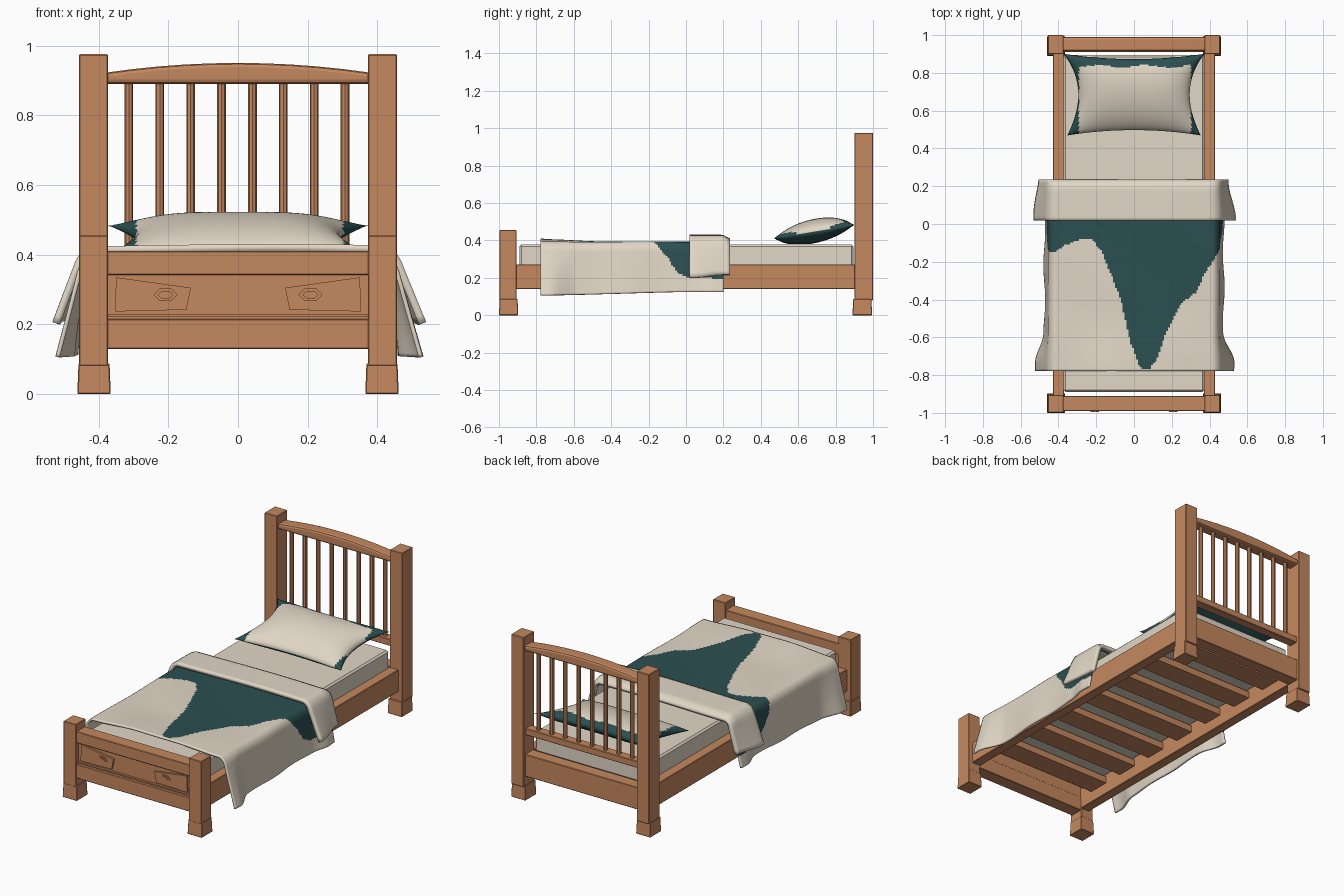
import bpy, bmesh, math

if "Cube" in bpy.data.objects:
    bpy.data.objects.remove(bpy.data.objects["Cube"])


def mat(name, rgb):
    m = bpy.data.materials.new(name)
    lin = [(c / 255 / 12.92) if c <= 10 else ((c / 255 + 0.055) / 1.055) ** 2.4 for c in rgb]
    m.diffuse_color = (*lin, 1)
    m.use_nodes = True
    m.node_tree.nodes["Principled BSDF"].inputs["Base Color"].default_value = m.diffuse_color
    return m


WOOD = mat("warm wood", (197, 136, 95))
CREAM = mat("cream cloth", (225, 215, 198))
TEAL = mat("teal cloth", (43, 79, 80))


def make(name, bm, mats, smooth=False):
    me = bpy.data.meshes.new(name)
    bm.to_mesh(me)
    bm.free()
    for m in mats:
        me.materials.append(m)
    for p in me.polygons:
        p.use_smooth = smooth
    ob = bpy.data.objects.new(name, me)
    bpy.context.scene.collection.objects.link(ob)
    return ob


def box(name, x, y, z, m=WOOD, bevel=0.003, taper=1.0):
    """Box from min/max pairs; taper scales the top."""
    bm = bmesh.new()
    bmesh.ops.create_cube(bm, size=1)
    for v in bm.verts:
        k = taper if v.co.z > 0 else 1
        v.co = ((x[0] + x[1]) / 2 + v.co.x * k * (x[1] - x[0]),
                (y[0] + y[1]) / 2 + v.co.y * k * (y[1] - y[0]),
                (z[0] + z[1]) / 2 + v.co.z * (z[1] - z[0]))
    if bevel:
        bmesh.ops.bevel(bm, geom=bm.edges[:], offset=bevel, segments=1, affect='EDGES')
    return make(name, bm, [m])


def prism(name, pts, y0, y1, m=WOOD, bevel=0.0):
    """Extrude an x-z outline from y0 to y1."""
    bm = bmesh.new()
    f = bm.faces.new([bm.verts.new((px, y0, pz)) for px, pz in pts])
    r = bmesh.ops.extrude_face_region(bm, geom=[f])
    for v in r["geom"]:
        if isinstance(v, bmesh.types.BMVert):
            v.co.y = y1
    bmesh.ops.recalc_face_normals(bm, faces=bm.faces[:])
    if bevel:
        es = [e for e in bm.edges if abs(e.verts[0].co.y - e.verts[1].co.y) < 1e-6]
        bmesh.ops.bevel(bm, geom=es, offset=bevel, segments=2, profile=0.5, affect='EDGES')
    return make(name, bm, [m])


# posts, feet and side rails
for s, side in ((-1, "left"), (1, "right")):
    def mx(a, b):
        return (min(s * a, s * b), max(s * a, s * b))
    box(f"head_post_{side}", mx(0.373, 0.456), (0.90, 1.0), (0.08, 0.975))
    box(f"foot_post_{side}", mx(0.373, 0.456), (-0.998, -0.905), (0.08, 0.455))
    box(f"head_foot_{side}", mx(0.365, 0.461), (0.89, 0.995), (0, 0.088), taper=0.93)
    box(f"front_foot_{side}", mx(0.365, 0.461), (-1.0, -0.897), (0, 0.088), taper=0.93)
    box(f"side_rail_{side}", mx(0.37, 0.43), (-0.91, 0.91), (0.14, 0.272))

# headboard: arched top rail, spindles, lower rails
N = 10
arch = [(-0.38, 0.89), (0.38, 0.89)]
arch += [(0.38 - 0.76 * i / N, 0.922 + 0.028 * (1 - (1 - 2 * i / N) ** 2)) for i in range(N + 1)]
prism("headboard_arch", arch, 0.915, 0.99, bevel=0.012)
box("headboard_spindle_rail", (-0.38, 0.38), (0.925, 0.98), (0.385, 0.425))
box("headboard_bottom_rail", (-0.38, 0.38), (0.91, 0.985), (0.14, 0.272))
for i in range(8):
    bm = bmesh.new()
    bmesh.ops.create_cone(bm, cap_ends=True, segments=8, radius1=0.0125, radius2=0.0125, depth=0.5)
    bmesh.ops.translate(bm, verts=bm.verts, vec=(-0.313 + i * 0.0886, 0.953, 0.655))
    make(f"spindle_{i + 1}", bm, [WOOD])

# footboard with recessed drawer band
box("footboard_top_rail", (-0.376, 0.376), (-0.99, -0.91), (0.342, 0.41))
box("footboard_bottom_rail", (-0.376, 0.376), (-0.99, -0.91), (0.13, 0.215))
box("footboard_panel", (-0.376, 0.376), (-0.972, -0.915), (0.21, 0.345), bevel=0)
box("footboard_ledge", (-0.374, 0.374), (-0.985, -0.97), (0.222, 0.23), bevel=0)
for s, side in ((-1, "left"), (1, "right")):
    front = [(0.135, 0.305), (0.35, 0.335), (0.352, 0.237), (0.148, 0.242)]
    prism(f"drawer_front_{side}", [(s * a, b) for a, b in front], -0.983, -0.97)
    for k, (w, h, y0, y1) in enumerate(((0.035, 0.02, -0.989, -0.982), (0.023, 0.012, -0.995, -0.988))):
        hexa = [(s * 0.208 + w * math.cos(math.pi * j / 3), 0.285 + h * math.sin(math.pi * j / 3))
                for j in range(6)]
        prism(f"drawer_knob_{side}_{k + 1}", hexa, y0, y1)

# slats under the mattress
for i in range(7):
    y = -0.75 + i * 0.25
    box(f"slat_{i + 1}", (-0.372, 0.372), (y - 0.065, y + 0.065), (0.207, 0.247), bevel=0)

box("mattress", (-0.372, 0.372), (-0.89, 0.895), (0.255, 0.378), CREAM, bevel=0.01)


def ease(a, b, v):
    t = min(1, max(0, (v - a) / (b - a)))
    return t * t * (3 - 2 * t)


def lerp_table(tab, v):
    for (a, fa), (b, fb) in zip(tab, tab[1:]):
        if v <= b:
            return fa + (fb - fa) * max(0, v - a) / (b - a)
    return tab[-1][1]


EDGE, DROP = 0.42, 0.28


def drape(name, y0, y1, ny, na, shape, thick, teal=None):
    """Cloth over the bed; shape(y, a) gives top height, hem x and hem z."""
    bm = bmesh.new()
    rows = []
    for j in range(ny + 1):
        y = y0 + (y1 - y0) * j / ny
        row = []
        for i in range(na + 1):
            a = (2 * i / na - 1) * (EDGE + DROP)
            s = 1 if a > 0 else -1
            top, hx, hz = shape(y, a)
            t = max(0, (abs(a) - EDGE) / DROP)
            if t == 0:
                x, z = abs(a), top
            else:
                x = EDGE + 0.03 * math.sin(min(1, t / 0.2) * math.pi / 2) + (hx - EDGE - 0.03) * t
                x += 0.005 * t * math.sin(17 * y + s)
                z = top + (hz - top) * (t if t > 0.2 else t * (0.3 + 0.7 * t / 0.2))
            row.append(bm.verts.new((s * x, y, z)))
        rows.append(row)
    for j in range(ny):
        for i in range(na):
            f = bm.faces.new((rows[j][i], rows[j][i + 1], rows[j + 1][i + 1], rows[j + 1][i]))
            a = (2 * (i + 0.5) / na - 1) * (EDGE + DROP)
            y = y0 + (y1 - y0) * (j + 0.5) / ny
            f.material_index = int(bool(teal) and y > lerp_table(teal, a))
    # keep the underside cream by listing it as a third slot
    ob = make(name, bm, [CREAM, TEAL, CREAM], True)
    mod = ob.modifiers.new("thickness", 'SOLIDIFY')
    mod.thickness, mod.offset, mod.material_offset = thick, -1, 2
    return ob


# blanket: teal lies headward of this border (position across, y)
BORDER = [(-0.64, 0.5), (-0.625, 0.14), (-0.61, 0), (-0.58, -0.07), (-0.5, -0.13), (-0.42, -0.155),
          (-0.38, -0.12), (-0.3, -0.085), (-0.22, -0.08), (-0.17, -0.15), (-0.12, -0.27), (-0.07, -0.4),
          (-0.02, -0.62), (0.03, -0.76), (0.08, -0.77), (0.12, -0.72), (0.16, -0.6), (0.25, -0.42),
          (0.33, -0.36), (0.37, -0.27), (0.42, -0.19), (0.5, -0.1), (0.59, -0.05), (0.617, 0),
          (0.625, 0.14), (0.64, 0.5)]


def blanket_shape(y, a):
    foot = 1 - ease(-0.74, -0.58, y)
    top = 0.393 + 0.017 * (1 - ease(-0.8, -0.45, y)) * (1 - ease(0.1, 0.42, abs(a)))
    top += 0.002 * math.sin(9 * a + 11 * y)
    return top, 0.475 + 0.053 * foot + 0.03 * ease(0.02, 0.15, y), 0.108 + 0.018 * ease(-0.76, 0.1, y)


def fold_shape(y, a):
    roll = 0.02 * ease(0.18, 0.235, y) ** 2
    top = 0.428 - roll + 0.003 * math.sin(6 * a + 1)
    return top, 0.535 - 0.03 * ease(0.02, 0.235, y), 0.207 + 0.012 * ease(0.05, 0.2, y)


drape("blanket", -0.777, 0.2, 98, 140, blanket_shape, 0.012, BORDER)
drape("blanket_fold", 0.018, 0.235, 12, 50, fold_shape, 0.022)

# pillow: two puffed grids meeting at pointed corners
bm = bmesh.new()
NU, NV = 72, 50
for up in (1, -1):
    g = []
    for j in range(NV + 1):
        v = 2 * j / NV - 1
        row = []
        for i in range(NU + 1):
            u = 2 * i / NU - 1
            x = u * (0.295 + (0.068 + 0.01 * v) * v * v)
            y = 0.685 + v * (0.188 + 0.028 * u * u)
            puff = ((1 - u ** 4) * (1 - v * v)) ** 0.6
            z = 0.447 + 0.036 * v + (0.068 if up > 0 else -0.062) * puff
            row.append(bm.verts.new((x, y, max(z, 0.38))))
        g.append(row)
    for j in range(NV):
        for i in range(NU):
            q = [g[j][i], g[j][i + 1], g[j + 1][i + 1], g[j + 1][i]]
            f = bm.faces.new(q if up > 0 else q[::-1])
            c = f.calc_center_median()
            wave = 0.006 * math.sin(25 * c.x)
            cream = up > 0 and abs(c.x) < 0.297 + wave and c.y < 0.835 + wave
            f.material_index = 0 if cream else 1
bmesh.ops.remove_doubles(bm, verts=bm.verts[:], dist=0.0005)
make("pillow", bm, [CREAM, TEAL], True)
